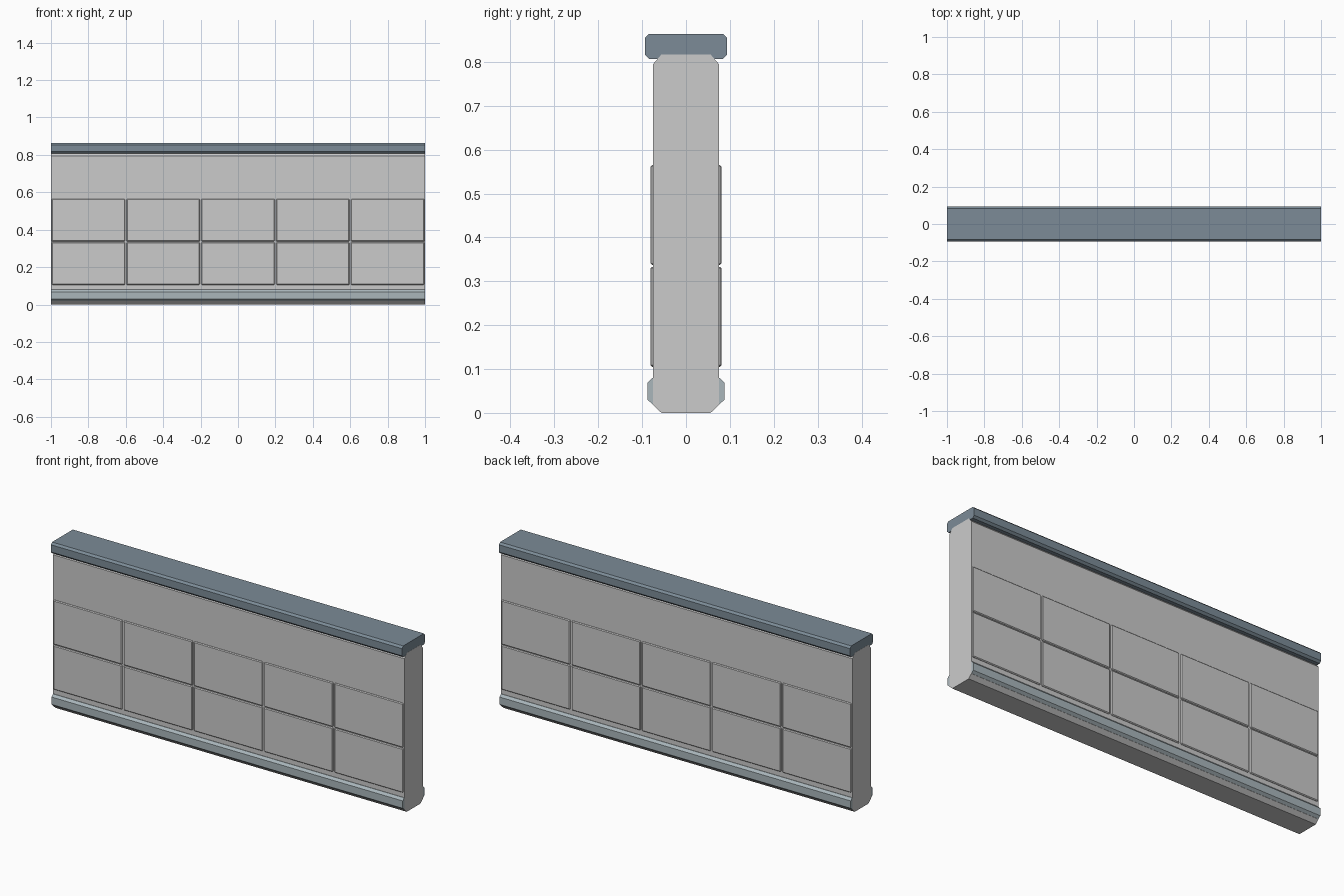
import bpy, bmesh

if "Cube" in bpy.data.objects:
    bpy.data.objects.remove(bpy.data.objects["Cube"])


def material(name, rgb):
    m = bpy.data.materials.new(name)
    m.diffuse_color = (*rgb, 1)
    m.use_nodes = True
    m.node_tree.nodes["Principled BSDF"].inputs["Base Color"].default_value = m.diffuse_color
    return m


def extrude_profile(name, half, length, mat=None):
    """Extrude a y-symmetric profile (right half, bottom to top) along x."""
    loop = half + [(-y, z) for y, z in reversed(half)]
    bm = bmesh.new()
    face = bm.faces.new([bm.verts.new((-length / 2, y, z)) for y, z in loop])
    res = bmesh.ops.extrude_face_region(bm, geom=[face])
    verts = [g for g in res["geom"] if isinstance(g, bmesh.types.BMVert)]
    bmesh.ops.translate(bm, verts=verts, vec=(length, 0, 0))
    bmesh.ops.recalc_face_normals(bm, faces=bm.faces)
    return finish(name, bm, mat)


def finish(name, bm, mat=None):
    mesh = bpy.data.meshes.new(name)
    bm.to_mesh(mesh)
    bm.free()
    if mat:
        mesh.materials.append(mat)
    ob = bpy.data.objects.new(name, mesh)
    bpy.context.collection.objects.link(ob)
    return ob


cap_mat = material("cap_blue_grey", (0.20, 0.26, 0.31))
base_mat = material("base_blue_grey", (0.40, 0.47, 0.50))

# Chamfered wall core
extrude_profile("wall_core", [(0.056, 0), (0.075, 0.018),
                              (0.075, 0.795), (0.056, 0.817)], 2.0)

# Base moulding, standing proud on both faces
extrude_profile("base_moulding", [(0.074, 0.018), (0.088, 0.030),
                                  (0.088, 0.068), (0.077, 0.080)], 1.999, base_mat)

# Coping along the top
extrude_profile("top_cap", [(0.084, 0.807), (0.094, 0.817),
                            (0.094, 0.854), (0.084, 0.864)], 1.999, cap_mat)

# Shallow panels: two rows of five on each face
for side, sy in (("front", -1), ("back", 1)):
    for row, z in enumerate((0.219, 0.451)):
        for col in range(5):
            bm = bmesh.new()
            bmesh.ops.create_cube(bm, size=1)
            bmesh.ops.scale(bm, verts=bm.verts, vec=(0.392, 0.022, 0.228))
            bmesh.ops.bevel(bm, geom=bm.edges[:], offset=0.004, segments=1,
                            affect='EDGES')
            bmesh.ops.translate(bm, verts=bm.verts,
                                vec=(-0.8 + 0.4 * col, sy * 0.070, z))
            finish(f"{side}_panel_{row + 1}_{col + 1}", bm)
